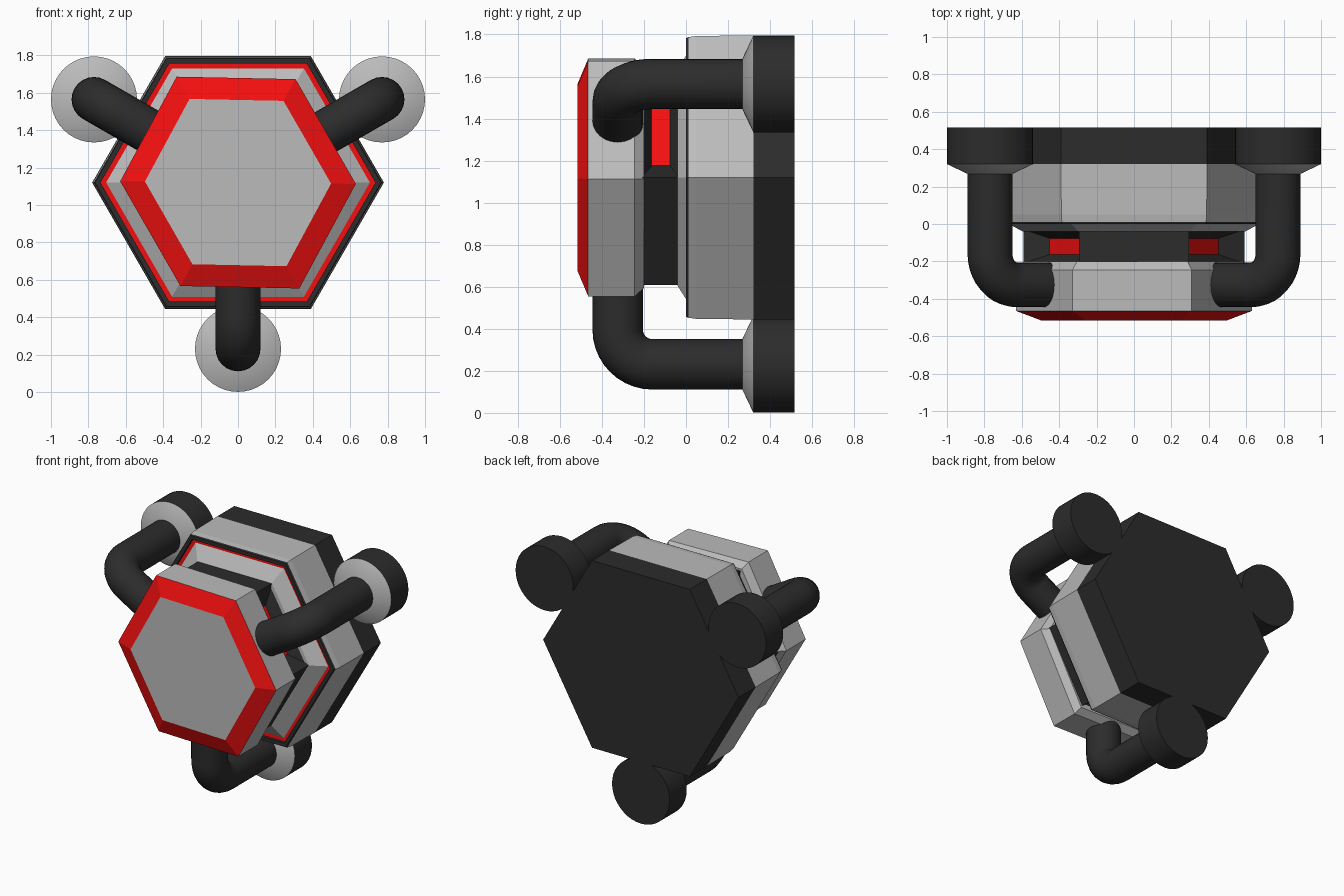
import bpy, bmesh
from math import sin, cos, pi, radians
from mathutils import Vector

if "Cube" in bpy.data.objects:
    bpy.data.objects.remove(bpy.data.objects["Cube"])

H = 1.12          # height of the hexagon axis
ARM = 0.889       # distance of the feet from the axis


def material(name, colour):
    m = bpy.data.materials.new(name)
    m.diffuse_color = (*colour, 1)
    m.use_nodes = True
    m.node_tree.nodes["Principled BSDF"].inputs["Base Color"].default_value = m.diffuse_color
    return m


BLACK = material("black", (0.025, 0.025, 0.025))
RED = material("red", (0.9, 0.005, 0.005))
GREY = material("grey", (0.5, 0.5, 0.5))
MATS = [BLACK, RED, GREY]


def finish(name, bm, smooth=False):
    bmesh.ops.recalc_face_normals(bm, faces=bm.faces)
    me = bpy.data.meshes.new(name)
    bm.to_mesh(me)
    bm.free()
    for m in MATS:
        me.materials.append(m)
    ob = bpy.data.objects.new(name, me)
    bpy.context.collection.objects.link(ob)
    if smooth:
        bpy.ops.object.select_all(action='DESELECT')
        ob.select_set(True)
        bpy.context.view_layer.objects.active = ob
        bpy.ops.object.shade_smooth_by_angle(angle=radians(30))
    return ob


def loft(rings, bands, caps):
    """Skin a list of point rings; bands and caps give the materials."""
    bm = bmesh.new()
    vs = [[bm.verts.new(p) for p in r] for r in rings]
    n = len(rings[0])
    for a, b, m in zip(vs, vs[1:], bands):
        for i in range(n):
            j = (i + 1) % n
            bm.faces.new((a[i], a[j], b[j], b[i])).material_index = MATS.index(m)
    for r, m in zip((vs[0], vs[-1]), caps):
        bm.faces.new(r).material_index = MATS.index(m)
    return bm


def circle(n, r=1.0):
    return [(r * cos(2 * pi * i / n), r * sin(2 * pi * i / n)) for i in range(n)]


def stack(shape, profile, cx=0.0, cz=H):
    """Rings of a flat outline scaled along y; profile holds (y, scale)."""
    return [[Vector((cx + x * s, y, cz + z * s)) for x, z in shape] for y, s in profile]


# Base housing with the red groove and sloping front plate
hexagon = circle(6)
finish("base_housing", loft(
    stack(hexagon, [(0.515, 0.78), (0.32, 0.78), (0.05, 0.777), (0.012, 0.771),
                    (0.0, 0.765), (0.0, 0.735), (0.02, 0.735), (0.02, 0.705), (-0.04, 0.595)]),
    [BLACK, GREY, GREY, BLACK, BLACK, BLACK, RED, GREY], (BLACK, GREY)))

# Neck with a recessed red window on every other side
bm = loft(stack(hexagon, [(-0.03, 0.59), (-0.21, 0.59)]), [BLACK], (BLACK, BLACK))
bmesh.ops.recalc_face_normals(bm, faces=bm.faces)
sides = []
for f in bm.faces:
    n = f.normal
    if any(n.x * cos(a) + n.z * sin(a) > 0.99 for a in map(radians, (30, 150, 270))):
        sides.append(f)
for f in bmesh.ops.extrude_discrete_faces(bm, faces=sides)["faces"]:
    c, n = f.calc_center_median(), f.normal.copy()
    for v in f.verts:
        d = v.co - c
        v.co = c + Vector((d.x * 0.6, d.y * 0.48, d.z * 0.6)) - n * 0.093
    f.material_index = MATS.index(RED)
finish("neck", bm)

# Front block, a slightly skewed hexagon with a red bevel
half = [(0.63, -0.007), (0.308, 0.553), (-0.328, 0.566)]
skewed = half + [(-x, -z) for x, z in half]
finish("front_block", loft(
    stack(skewed, [(-0.2, 0.93), (-0.245, 1.0), (-0.465, 1.0), (-0.515, 0.79)]),
    [GREY, GREY, RED], (GREY, GREY)))

# Three feet and bent pipes around the axis
BEND, TUBE, Y_FRONT = 0.165, 0.12, -0.325
for k, deg in enumerate((30, 150, 270), 1):
    out = Vector((cos(radians(deg)), 0, sin(radians(deg))))
    side = Vector((-out.z, 0, out.x))
    back = Vector((0, 1, 0))
    foot = out * ARM + Vector((0, 0, H))
    finish(f"foot_{k}", loft(
        stack(circle(40), [(0.515, 0.23), (0.32, 0.23), (0.268, 0.12)], foot.x, foot.z),
        [BLACK, GREY], (BLACK, GREY)), True)

    # path of (distance from axis, y, turn angle)
    path = [(ARM, 0.3, 0)]
    for i in range(11):
        t = pi / 2 * i / 10
        path.append((ARM - BEND * (1 - cos(t)), Y_FRONT + BEND * (1 - sin(t)), t))
    path.append((0.42, Y_FRONT, pi / 2))
    rings = []
    for r, y, t in path:
        centre = out * r + back * y + Vector((0, 0, H))
        normal = out * cos(t) - back * sin(t)
        rings.append([centre + normal * a + side * b for a, b in circle(24, TUBE)])
    finish(f"pipe_{k}", loft(rings, [BLACK] * (len(rings) - 1), (BLACK, BLACK)), True)
